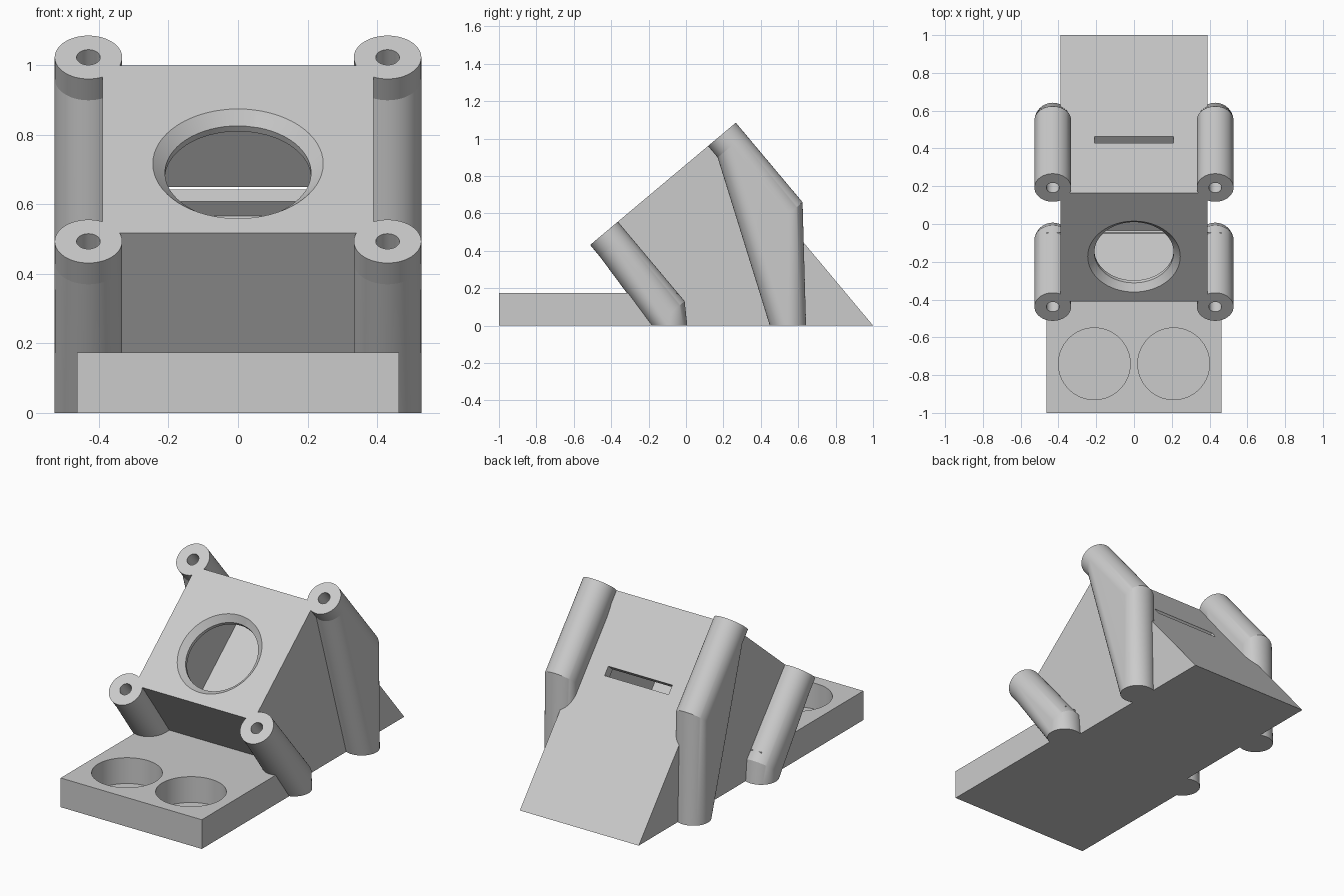
import bpy, bmesh, math
from mathutils import Vector

cube = bpy.data.objects.get("Cube")
if cube:
    bpy.data.objects.remove(cube)

grey = bpy.data.materials.new("light_grey")
grey.use_nodes = True
COLOUR = (0.6, 0.6, 0.6, 1)
grey.diffuse_color = COLOUR
grey.node_tree.nodes["Principled BSDF"].inputs["Base Color"].default_value = COLOUR

# Tilted frame of the head: UP runs up its face, IN runs into it
A = math.radians(40)
UP = Vector((0, math.cos(A), math.sin(A)))
IN = Vector((0, math.sin(A), -math.cos(A)))
X = Vector((1, 0, 0))
CORNER = Vector((0, -0.41, 0.517))     # lower front edge of the face
LENGTH = 0.75                          # face length along UP
WALL = 0.055


def tilted(x, up, depth):
    return CORNER + X * x + UP * up + IN * depth


def hull(name, points):
    """Convex solid around the given points."""
    bm = bmesh.new()
    for p in points:
        bm.verts.new(p)
    bmesh.ops.convex_hull(bm, input=bm.verts[:])
    bmesh.ops.dissolve_limit(bm, angle_limit=0.002, verts=bm.verts[:], edges=bm.edges[:])
    bmesh.ops.recalc_face_normals(bm, faces=bm.faces[:])
    mesh = bpy.data.meshes.new(name)
    bm.to_mesh(mesh)
    bm.free()
    mesh.materials.append(grey)
    ob = bpy.data.objects.new(name, mesh)
    bpy.context.collection.objects.link(ob)
    return ob


def ring(centre, r, axis_a=X, axis_b=UP, n=64):
    turns = [math.tau * i / n for i in range(n)]
    return [centre + (axis_a * math.cos(t) + axis_b * math.sin(t)) * r for t in turns]


def box(x, up, depth):
    """Corners of a box in the tilted frame; up and depth are ranges."""
    return [tilted(s * x, u, d) for s in (-1, 1) for u in up for d in depth]


def cut(ob, cutters):
    """Subtract the cutters for good, then drop them."""
    for c in cutters:
        mod = ob.modifiers.new("cut", "BOOLEAN")
        mod.operation, mod.solver, mod.object = "DIFFERENCE", "EXACT", c
    bpy.context.view_layer.update()
    graph = bpy.context.evaluated_depsgraph_get()
    mesh = bpy.data.meshes.new_from_object(ob.evaluated_get(graph))
    ob.modifiers.clear()
    ob.data = mesh
    for c in cutters:
        bpy.data.objects.remove(c)


def smooth(ob):
    bpy.ops.object.select_all(action="DESELECT")
    ob.select_set(True)
    bpy.context.view_layer.objects.active = ob
    bpy.ops.object.shade_smooth_by_angle(angle=math.radians(25))


# Hollow wedge body with a bevelled round opening and a slot in the back
profile = [CORNER, CORNER + UP * LENGTH, Vector((0, 1, 0)), Vector((0, -0.045, 0))]
body = hull("body", [p + X * s * 0.39 for p in profile for s in (-1, 1)])
eye = tilted(0, 0.31, 0)
R_OUT, R_IN, BEVEL = 0.245, 0.21, 0.034
cone = ring(eye, R_OUT) + ring(eye + IN * BEVEL, R_IN)
lip = ring(eye - IN * 0.02, R_OUT + 0.02 * (R_OUT - R_IN) / BEVEL)
cut(body, [
    hull("cavity", box(0.33, (WALL, LENGTH - WALL), (WALL, 0.52))),
    hull("bevel", lip + cone[64:]),
    hull("opening", ring(eye + IN * 0.02, R_IN) + ring(eye + IN * 0.1, R_IN)),
    hull("slot", box(0.21, (LENGTH - 0.1, LENGTH + 0.1), (0.41, 0.465))),
])
smooth(body)

# Base plate with two round wells
H = 0.173
plate = hull("base_plate", [Vector((x, y, z)) for x in (-0.463, 0.463)
                            for y in (-1, -0.045) for z in (0, H)])
Y = Vector((0, 1, 0))
wells = []
for s in (-1, 1):
    top = Vector((s * 0.21, -0.74, H + 0.05))
    floor = Vector((s * 0.21, -0.74, 0.02))
    wells.append(hull("well", ring(top, 0.19, X, Y) + ring(floor, 0.19, X, Y)))
cut(plate, wells)
smooth(plate)

# Screw posts: a straight collar, then a leg blending to a disc on the ground
R, COLLAR, BEND = 0.097, 0.08, 0.555
for row, up, foot_y in (("lower", -0.037, -0.09), ("upper", 0.786, 0.545)):
    for side, s in (("left", 1), ("right", -1)):
        def at(depth, r=R):
            return ring(tilted(s * 0.43, up, depth), r)
        foot = ring(Vector((s * 0.43, foot_y, 0)), R, X, Y)
        collar = hull(f"{row}_{side}_post_collar", at(0) + at(COLLAR))
        leg = hull(f"{row}_{side}_post_leg", at(COLLAR) + at(BEND) + foot)
        for ob in (collar, leg):
            cut(ob, [hull("screw_hole", at(-0.05, 0.034) + at(0.3, 0.034))])
            smooth(ob)
